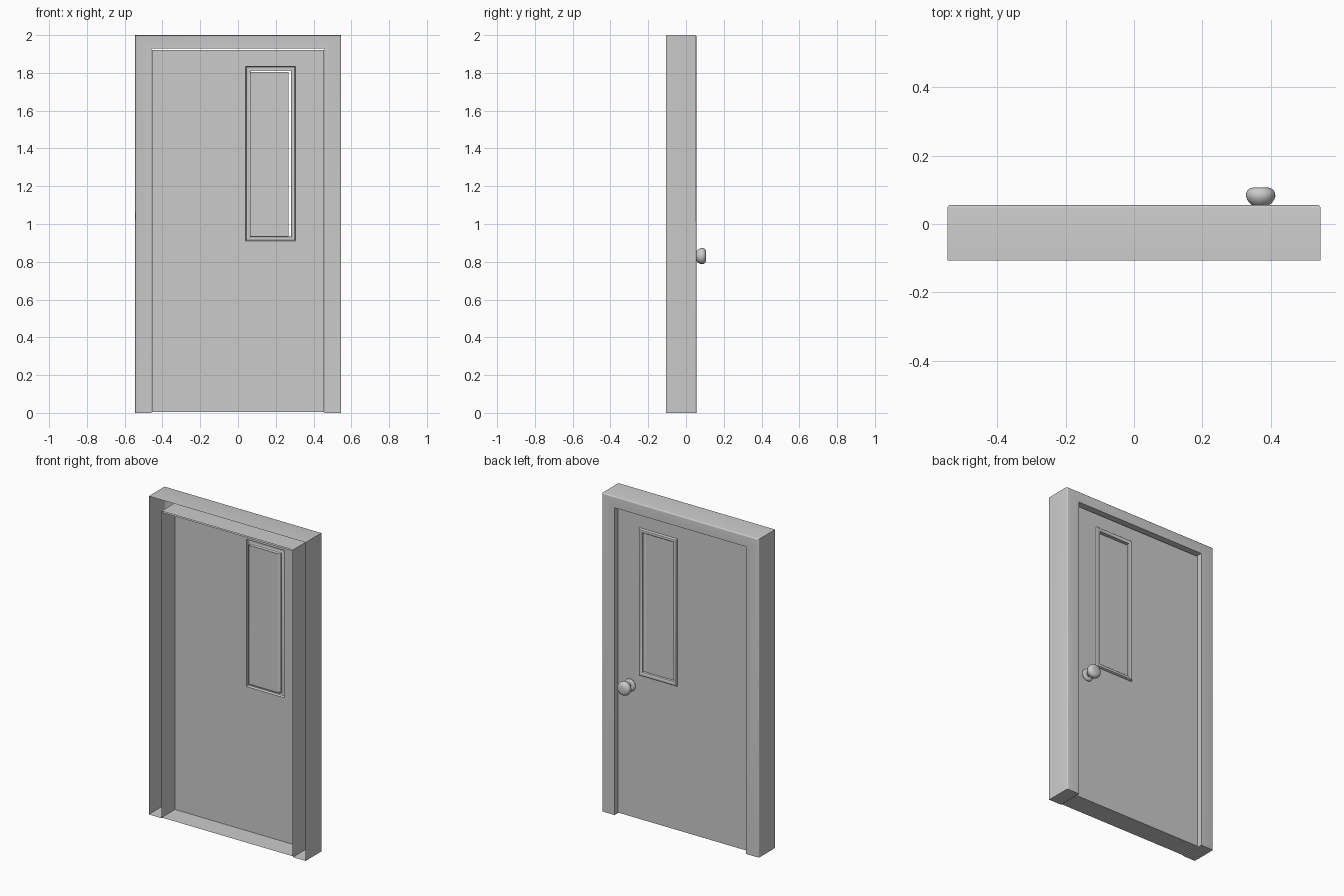
import bpy, bmesh, math
from mathutils import Matrix

if "Cube" in bpy.data.objects:
    bpy.data.objects.remove(bpy.data.objects["Cube"])

BACK, FACE, PANEL = -0.107, 0.055, 0.025


def finish(bm, name, smooth=True):
    bmesh.ops.recalc_face_normals(bm, faces=bm.faces)
    me = bpy.data.meshes.new(name)
    bm.to_mesh(me)
    bm.free()
    ob = bpy.data.objects.new(name, me)
    bpy.context.collection.objects.link(ob)
    if smooth:
        bpy.context.view_layer.objects.active = ob
        ob.select_set(True)
        bpy.ops.object.shade_smooth_by_angle(angle=math.radians(35))
        ob.select_set(False)
    return ob


def rect_loop(bm, x0, x1, z0, z1, y):
    return [bm.verts.new((x, y, z)) for x, z in
            ((x0, z0), (x1, z0), (x1, z1), (x0, z1))]


def bridge(bm, a, b):
    for i in range(len(a)):
        j = (i + 1) % len(a)
        bm.faces.new((a[i], a[j], b[j], b[i]))


def lathe(name, profile, x, z, sides=32):
    # profile of (radius, y) pairs turned around the y axis
    bm = bmesh.new()
    rings = []
    for r, y in profile:
        rings.append([bm.verts.new((x + r * math.cos(2 * math.pi * i / sides), y,
                                    z + r * math.sin(2 * math.pi * i / sides)))
                      for i in range(sides)])
    for a, b in zip(rings, rings[1:]):
        bridge(bm, a, b)
    bm.faces.new(rings[-1])
    return finish(bm, name)


# Door frame: U-shaped channel, open at the -y side, rounded outer face edges
bm = bmesh.new()
outline = [(-0.545, 0), (-0.457, 0), (-0.457, 1.93), (0.457, 1.93),
           (0.457, 0), (0.545, 0), (0.545, 2), (-0.545, 2)]
front = [bm.verts.new((x, FACE, z)) for x, z in outline]
rear = [bm.verts.new((x, BACK, z)) for x, z in outline]
bm.faces.new(front)
bridge(bm, front, rear)
n = len(front)
outer = [bm.edges.get((front[i], front[(i + 1) % n])) for i in (5, 6, 7)]
bmesh.ops.bevel(bm, geom=outer, offset=0.008, segments=4, profile=0.5,
                affect='EDGES')
finish(bm, "door_frame")

# Door leaf: tray open at the -y side, with a window opening
bm = bmesh.new()
wx0, wx1, wz0, wz1 = 0.04, 0.305, 0.91, 1.835
edge = rect_loop(bm, -0.455, 0.455, 0.005, 1.922, PANEL)
hole = rect_loop(bm, wx0, wx1, wz0, wz1, PANEL)
bridge(bm, edge, hole)
bridge(bm, edge, rect_loop(bm, -0.455, 0.455, 0.005, 1.922, BACK))
finish(bm, "door_leaf", smooth=False)

# Window trim: rounded moulding swept round the opening (inset, y)
bm = bmesh.new()
section = [(0, PANEL), (0.001, 0.032), (0.005, 0.037), (0.012, 0.039),
           (0.019, 0.037), (0.024, 0.032), (0.025, PANEL), (0.025, 0.012)]
loops = [rect_loop(bm, wx0 + d, wx1 - d, wz0 + d, wz1 - d, y) for d, y in section]
for a, b in zip(loops, loops[1:]):
    bridge(bm, a, b)
finish(bm, "window_trim")

# Window pane, slightly short of the trim at the top and one side
bm = bmesh.new()
bm.faces.new(rect_loop(bm, 0.064, 0.268, 0.934, 1.806, 0.018))
finish(bm, "window_pane", smooth=False)

# Door knob: base plate, and neck with flattened ball
lathe("knob_plate", [(0.038, PANEL), (0.038, 0.029), (0.034, 0.033),
                     (0.026, 0.036), (0.014, 0.037)], 0.37, 0.83)
lathe("knob", [(0.014, 0.035), (0.014, 0.046), (0.018, 0.051), (0.026, 0.056),
               (0.034, 0.063), (0.040, 0.072), (0.043, 0.082), (0.042, 0.091),
               (0.038, 0.099), (0.031, 0.104), (0.020, 0.107), (0.006, 0.107)],
      0.37, 0.83)
